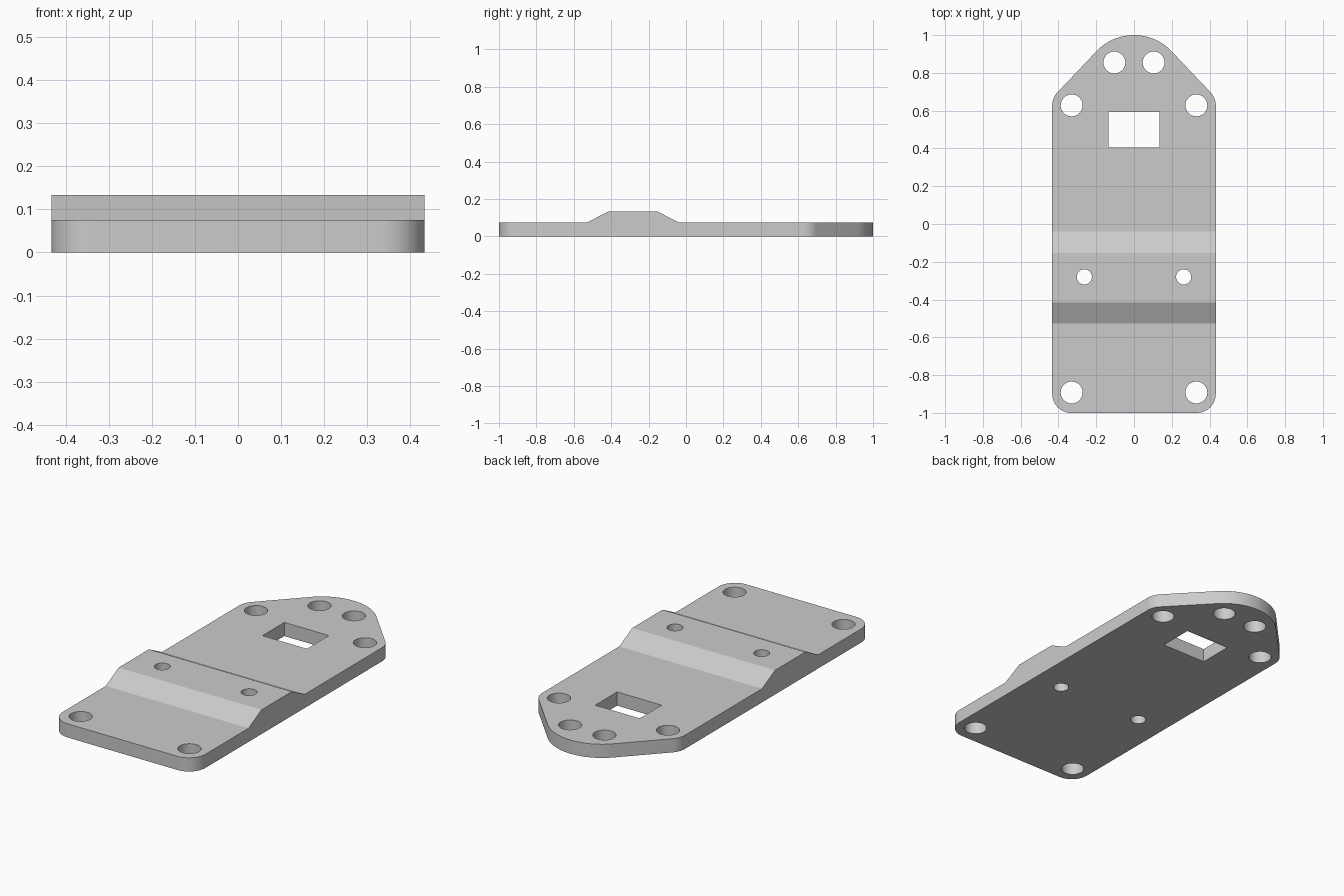
import bpy
import bmesh
from math import cos, sin, radians, pi

if "Cube" in bpy.data.objects:
    bpy.data.objects.remove(bpy.data.objects["Cube"], do_unlink=True)

HALF_W, THICK, RIDGE = 0.433, 0.075, 0.133
CORNER, NOSE = 0.1, 0.274
TAPER = radians(43.5)   # direction the tapered nose edges face

grey = bpy.data.materials.new("light grey")
grey.use_nodes = True
grey.diffuse_color = (0.6, 0.6, 0.6, 1)
grey.node_tree.nodes["Principled BSDF"].inputs["Base Color"].default_value = (0.6, 0.6, 0.6, 1)


def arc(cx, cy, r, start, end, steps):
    angles = [start + (end - start) * i / steps for i in range(steps + 1)]
    return [(cx + r * cos(a), cy + r * sin(a)) for a in angles]


def prism(name, points, offset):
    """Extrude a closed loop of 3D points along an offset."""
    bm = bmesh.new()
    face = bm.faces.new([bm.verts.new(p) for p in points])
    ext = bmesh.ops.extrude_face_region(bm, geom=[face])
    bmesh.ops.translate(bm, vec=offset,
                        verts=[v for v in ext["geom"] if isinstance(v, bmesh.types.BMVert)])
    bmesh.ops.recalc_face_normals(bm, faces=bm.faces[:])
    mesh = bpy.data.meshes.new(name)
    bm.to_mesh(mesh)
    bm.free()
    mesh.materials.append(grey)
    obj = bpy.data.objects.new(name, mesh)
    bpy.context.collection.objects.link(obj)
    return obj


def cut(target, cutter, operation="DIFFERENCE"):
    cutter.hide_render = True
    bpy.context.view_layer.objects.active = target
    mod = target.modifiers.new("cut", "BOOLEAN")
    mod.operation, mod.object, mod.solver = operation, cutter, "EXACT"
    bpy.ops.object.modifier_apply(modifier=mod.name)
    bpy.data.objects.remove(cutter, do_unlink=True)


# Plate: side profile with the raised ridge, extruded across the width
profile = [(-1.1, 0), (1.1, 0), (1.1, THICK), (-0.04, THICK),
           (-0.153, RIDGE), (-0.415, RIDGE), (-0.527, THICK), (-1.1, THICK)]
plate = prism("mounting_plate", [(-0.6, y, z) for y, z in profile], (1.2, 0, 0))

# Outline: rounded front corners and a tapered, rounded nose at the back
cx = HALF_W - CORNER
half = (arc(cx, CORNER - 1, CORNER, -pi / 2, 0, 12)
        + arc(cx, 0.628, CORNER, 0, TAPER, 8)
        + arc(0, 1 - NOSE, NOSE, TAPER, pi / 2, 14))
outline = half + [(-x, y) for x, y in reversed(half[:-1])]
cut(plate, prism("outline_cutter", [(x, y, -0.2) for x, y in outline], (0, 0, 0.6)), "INTERSECT")

# Round holes, mirrored left and right: x, y, radius
for x, y, r in [(0.33, 0.628, 0.058), (0.104, 0.855, 0.058),
                (0.33, -0.892, 0.058), (0.263, -0.28, 0.04)]:
    for side in (-1, 1):
        ring = arc(side * x, y, r, 0, 2 * pi, 40)[:-1]
        cut(plate, prism("hole_cutter", [(px, py, -0.2) for px, py in ring], (0, 0, 0.6)))

# Rectangular window
window = [(-0.135, 0.404), (0.135, 0.404), (0.135, 0.594), (-0.135, 0.594)]
cut(plate, prism("window_cutter", [(x, y, -0.2) for x, y in window], (0, 0, 0.6)))

# Smooth the rounded walls, keep the rims and ridge folds sharp
bpy.ops.object.select_all(action="DESELECT")
plate.select_set(True)
bpy.context.view_layer.objects.active = plate
bpy.ops.object.shade_smooth_by_angle(angle=radians(20))
